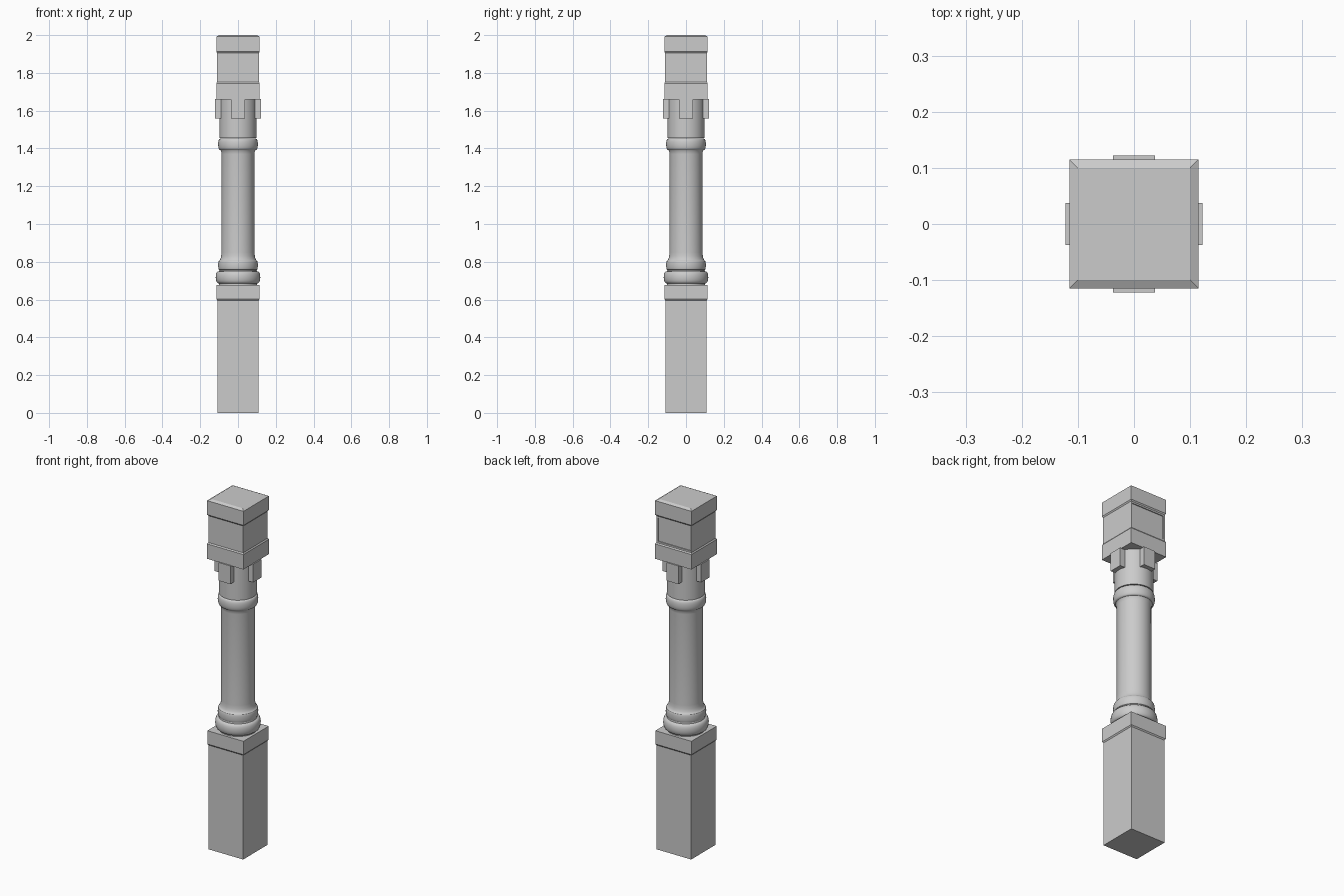
import bpy, bmesh, math

if "Cube" in bpy.data.objects:
    bpy.data.objects.remove(bpy.data.objects["Cube"], do_unlink=True)

stone = bpy.data.materials.new("light grey stone")
stone.use_nodes = True
grey = (0.6, 0.6, 0.6, 1)
stone.diffuse_color = grey
stone.node_tree.nodes["Principled BSDF"].inputs["Base Color"].default_value = grey


def finish(name, bm, smooth=False):
    bmesh.ops.recalc_face_normals(bm, faces=bm.faces)
    mesh = bpy.data.meshes.new(name)
    bm.to_mesh(mesh)
    bm.free()
    mesh.materials.append(stone)
    obj = bpy.data.objects.new(name, mesh)
    bpy.context.collection.objects.link(obj)
    if smooth:
        bpy.ops.object.select_all(action='DESELECT')
        obj.select_set(True)
        bpy.context.view_layer.objects.active = obj
        bpy.ops.object.shade_smooth_by_angle(angle=math.radians(40))
    return obj


def stack(profile, sides):
    """Closed solid from (half width, height) rings; four sides give a square."""
    bm = bmesh.new()
    square = sides == 4
    rings = []
    for r, z in profile:
        r = r * math.sqrt(2) if square else r
        turn = math.pi / 4 if square else 0
        angles = [turn + 2 * math.pi * i / sides for i in range(sides)]
        rings.append([bm.verts.new((r * math.cos(a), r * math.sin(a), z)) for a in angles])
    for low, high in zip(rings, rings[1:]):
        for i in range(sides):
            j = (i + 1) % sides
            bm.faces.new((low[i], low[j], high[j], high[i]))
    bm.faces.new(rings[0][::-1])
    bm.faces.new(rings[-1])
    return bm


def bulge(base, peak, bottom, top, steps=10):
    """Rounded moulding between two heights."""
    return [(base + (peak - base) * math.sin(math.pi * k / steps) ** 0.75,
             bottom + (top - bottom) * (1 - math.cos(math.pi * k / steps)) / 2)
            for k in range(steps + 1)]


# Square pedestal with a slightly wider cap
finish("pedestal", stack([(0.109, 0), (0.109, 0.595), (0.114, 0.602), (0.114, 0.678)], 4))

# Turned shaft: foot moulding, ring, straight column and collar
profile = [(0.1, 0.676)]
profile += bulge(0.1, 0.118, 0.685, 0.75)
profile += bulge(0.099, 0.105, 0.757, 0.805)
profile += [(0.093, 0.815), (0.089, 0.83), (0.088, 0.85), (0.087, 1.37), (0.089, 1.385)]
profile += bulge(0.093, 0.105, 1.392, 1.452)
finish("shaft", stack(profile, 48), True)

# Round neck
finish("neck", stack([(0.098, 1.455), (0.098, 1.665)], 48), True)

# Brackets on the four sides of the neck
for k, side in enumerate(("front", "left", "back", "right")):
    bm = bmesh.new()
    bmesh.ops.create_cube(bm, size=1)
    turn = k * math.pi / 2
    for v in bm.verts:
        x, y, z = v.co.x * 0.074, -0.106 + v.co.y * 0.032, 1.61 + v.co.z * 0.104
        v.co = (x * math.cos(turn) - y * math.sin(turn),
                x * math.sin(turn) + y * math.cos(turn), z)
    finish(side + "_bracket", bm)

# Head block with wider bands and a chamfered top
bm = stack([(0.115, 1.66), (0.115, 1.745), (0.11, 1.752), (0.11, 1.905),
            (0.115, 1.912), (0.115, 1.992), (0.1, 2)], 4)

# Shallow recessed panel on the back of the head
bmesh.ops.recalc_face_normals(bm, faces=bm.faces)
bm.normal_update()
panel = [f for f in bm.faces if f.normal.y > 0.99 and 1.8 < f.calc_center_median().z < 1.87]
bmesh.ops.inset_individual(bm, faces=panel, thickness=0.013, depth=0)
bmesh.ops.inset_individual(bm, faces=panel, thickness=0.0005, depth=-0.005)
finish("head_block", bm)
